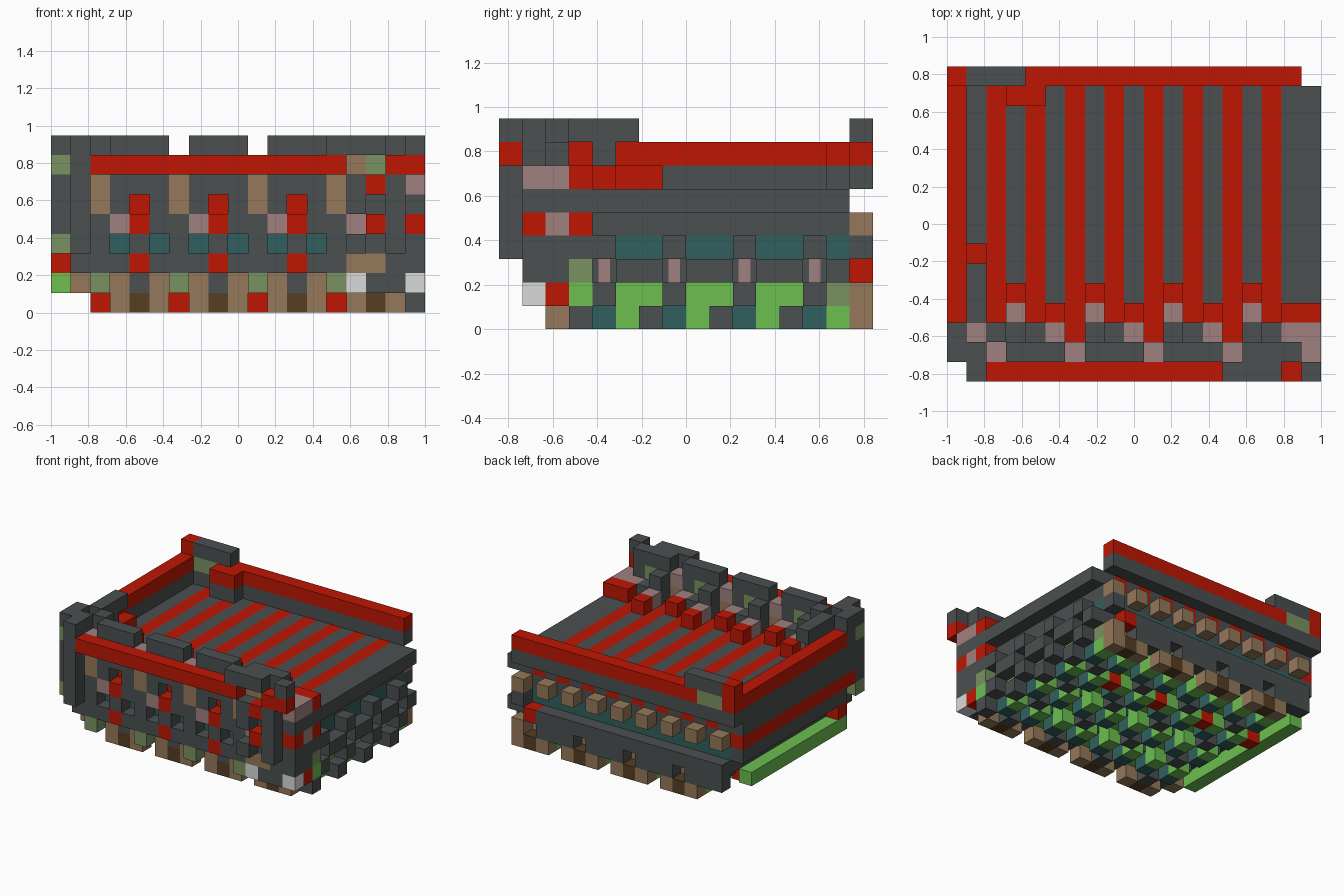
import bpy, bmesh
from mathutils import Vector

cube = bpy.data.objects.get("Cube")
if cube:
    bpy.data.objects.remove(cube, do_unlink=True)

COLOURS = {
    "slate": (.07, .08, .082), "red": (.52, .008, .001), "tan": (.3, .19, .1),
    "brown": (.095, .048, .016), "teal": (.03, .118, .11), "green": (.15, .52, .08),
    "sage": (.19, .29, .12), "rose": (.35, .22, .215), "light_grey": (.7, .7, .7),
}
NAMES = list(COLOURS)
MATS = []
for name, rgb in COLOURS.items():
    mat = bpy.data.materials.new(name)
    mat.use_nodes = True
    mat.diffuse_color = (*rgb, 1)
    bsdf = mat.node_tree.nodes["Principled BSDF"]
    bsdf.inputs["Base Color"].default_value = (*rgb, 1)
    bsdf.inputs["Roughness"].default_value = 0.9
    MATS.append(mat)

U = 2 / 19                      # size of one block
ORIGIN = Vector((-1, -8 * U, 0))
blocks = {}                     # block position -> (part, colour)


def span(v):
    """A number is one block, a pair is an inclusive run, a range or list is itself."""
    if isinstance(v, int):
        return [v]
    return range(v[0], v[1] + 1) if isinstance(v, tuple) else v


def fill(part, colour, xs, ys, zs):
    for x in span(xs):
        for y in span(ys):
            for z in span(zs):
                blocks[x, y, z] = (part, colour)


def carve(xs, ys, zs):
    for x in span(xs):
        for y in span(ys):
            for z in span(zs):
                blocks.pop((x, y, z), None)


BAYS = range(2, 15, 4)          # columns along the front
NICHES = range(4, 13, 4)        # openings between the columns
THIRDS = range(4, 14, 3)        # joists along the sides

# Core and striped deck
fill("core", "slate", (1, 17), (2, 14), (2, 4))
fill("core", "teal", (1, 17), (2, 14), 3)
fill("deck", "slate", (1, 18), (2, 14), 5)
fill("deck", "red", range(2, 17, 2), (2, 14), 5)

# Underside lattice, with an open channel behind each bay
for y in range(3, 15):
    if y % 3 == 1:
        fill("underside", "slate", (2, 17), y, 1)
        fill("underside", "teal", range(3, 18, 2), y, 0)
    else:
        fill("underside", "green", range(3, 18, 2), y, 1)
    if y % 3 == 2:
        fill("underside", "green", range(3, 18, 2), y, 0)
    if y % 3 == 0:
        fill("underside", "slate", range(4, 17, 4), y, 0)
        fill("underside", "slate", 18, y, 0)
fill("underside", "red", BAYS, 11, (0, 1))
fill("underside", "sage", 17, 14, 1)

# Feet along the front and back edges
for y in (2, 15):
    fill("feet", "tan", range(3, 18, 2), y, 0)
    fill("feet", "brown", range(4, 17, 4), y, 0)
fill("front_base", "slate", (2, 17), 2, 1)
fill("front_base", "tan", range(1, 14, 2), 2, 1)
fill("front_base", "sage", BAYS, 1, 1)
fill("front_base", "light_grey", [15, 18], 1, 1)
fill("front_base", "red", 18, 2, 1)
fill("front_base", "slate", (16, 17), 1, 1)

# Front wall with columns, niches and studs
fill("front_wall", "slate", (1, 18), 1, (2, 6))
carve(range(1, 14, 2), 1, 3)
carve(NICHES, 1, 5)
fill("front_wall", "red", NICHES, 1, 2)
fill("front_wall", "red", NICHES, 1, 4)
fill("front_wall", "rose", range(3, 16, 4), 1, 4)
fill("columns", "tan", BAYS, 1, (5, 6))
fill("front_wall", "tan", (15, 16), 1, 2)

# Battlements and the steps behind them
fill("battlements", "slate", (3, 17), 1, 7)
fill("battlements", "rose", BAYS, 1, 7)
fill("battlements", "sage", range(4, 17, 4), 1, 7)
fill("battlements", "tan", 15, 1, 7)
for x in range(3, 14, 4):
    fill("battlements", "slate", (x, x + 2), 1, 8)
fill("battlements", "slate", (15, 17), 1, 8)
fill("steps", "slate", (1, 18), 2, 6)
for x in range(3, 16, 4):
    fill("steps", "slate", x, 2, 7)
    fill("steps", "rose", x + 2, 2, 6)
    fill("steps", "red", x + 2, 3, 6)
    fill("steps", "rose", x, 3, 6)
    fill("steps", "red", x, 4, 6)
carve(range(6, 15, 4), 2, 6)
fill("steps", "slate", 2, 2, (7, 8))
fill("steps", "red", 18, 3, 6)

# Front beam and corner posts
fill("front_beam", "red", (2, 14), 0, 7)
fill("front_beam", "red", (17, 18), 0, 7)
fill("corner_posts", "slate", (14, 16), 0, 8)
fill("corner_posts", "slate", 18, 0, 8)
fill("corner_posts", "slate", 17, 0, (3, 6))
fill("corner_posts", "slate", 15, 0, [3, 5, 6])
fill("corner_posts", "red", 16, 0, [4, 6])
fill("corner_posts", "slate", 1, 0, (3, 8))
fill("corner_posts", "slate", 1, 1, (7, 8))
fill("corner_posts", "slate", 0, (1, 2), (4, 8))
fill("corner_posts", "sage", 0, 1, [3, 7])

# Left side: overhanging deck edge, then staggered joist ends
fill("left_side", "slate", 18, 2, (2, 3))
fill("left_side", "red", 18, [1, 3], 4)
fill("left_side", "rose", 18, 2, 4)
fill("left_side", "rose", 18, (1, 2), 6)
fill("left_side", "slate", 18, 3, 3)
fill("left_side", "sage", 18, 3, 2)
fill("left_side", "green", 18, 3, 1)
fill("left_side", "slate", 18, (5, 14), 2)
carve(18, THIRDS, 2)
fill("left_side", "slate", 18, THIRDS, [1, 3])

# Right side wall, rails and its block on top
fill("right_wall", "slate", 0, (3, 14), (3, 6))
fill("right_wall", "red", 0, (2, 14), 4)
fill("right_wall", "red", 0, (3, 15), 7)
fill("right_wall", "red", 0, 3, 2)
fill("right_wall", "slate", 1, (3, 5), 8)
fill("right_wall", "slate", 1, 4, 7)
fill("right_wall", "red", 1, (3, 6), 6)
fill("right_wall", "rose", 1, 2, 6)
fill("right_rail", "green", 0, (3, 13), 1)

# Back wall, studs and ledge
fill("back_wall", "slate", (0, 17), 15, 6)
fill("back_wall", "red", (0, 17), 15, 7)
fill("back_wall", "sage", (1, 2), 15, 7)
fill("back_wall", "slate", (1, 3), 15, 8)
fill("back_wall", "red", 0, 15, 8)
fill("back_wall", "red", (3, 4), 14, 7)
fill("back_wall", "slate", (3, 4), 14, 6)
fill("back_studs", "tan", range(1, 18, 2), 15, 4)
fill("back_ledge", "slate", (1, 16), 15, (1, 2))
fill("back_ledge", "red", 16, 15, 2)
fill("back_ledge", "slate", 17, 15, 3)
carve(range(4, 17, 4), 15, 1)
fill("back_ledge", "tan", 17, 15, 1)
fill("back_ledge", "tan", range(4, 17, 4), 14, 1)


def face_corners(cell, axis, side):
    """Four corners of one block face, wound outwards."""
    a, b = (axis + 1) % 3, (axis + 2) % 3
    loop = [(0, 0), (1, 0), (1, 1), (0, 1)]
    for s, t in loop if side else reversed(loop):
        p = Vector(cell)
        p[axis] += side
        p[a] += s
        p[b] += t
        yield p * U + ORIGIN


def build(part):
    """Mesh the exposed faces of one part and merge flat regions."""
    bm = bmesh.new()
    for cell, (owner, colour) in blocks.items():
        if owner != part:
            continue
        for axis in range(3):
            for side in (0, 1):
                near = list(cell)
                near[axis] += 2 * side - 1
                if tuple(near) not in blocks:
                    verts = [bm.verts.new(p) for p in face_corners(cell, axis, side)]
                    bm.faces.new(verts).material_index = NAMES.index(colour)
    bmesh.ops.remove_doubles(bm, verts=bm.verts, dist=U / 100)
    bmesh.ops.dissolve_limit(bm, angle_limit=0.01, verts=bm.verts, edges=bm.edges,
                             delimit={'MATERIAL'})
    mesh = bpy.data.meshes.new(part)
    bm.to_mesh(mesh)
    bm.free()
    for mat in MATS:
        mesh.materials.append(mat)
    bpy.context.collection.objects.link(bpy.data.objects.new(part, mesh))


for part in sorted({owner for owner, _ in blocks.values()}):
    build(part)

# Thin rose inlays set back between the joist ends
for y in THIRDS:
    bpy.ops.mesh.primitive_cube_add(size=1, location=Vector((18, y + .5, 2.5)) * U + ORIGIN)
    inlay = bpy.context.object
    inlay.name = "joist_inlay"
    inlay.scale = (.004, U / 2, U)
    inlay.data.materials.append(MATS[NAMES.index("rose")])
